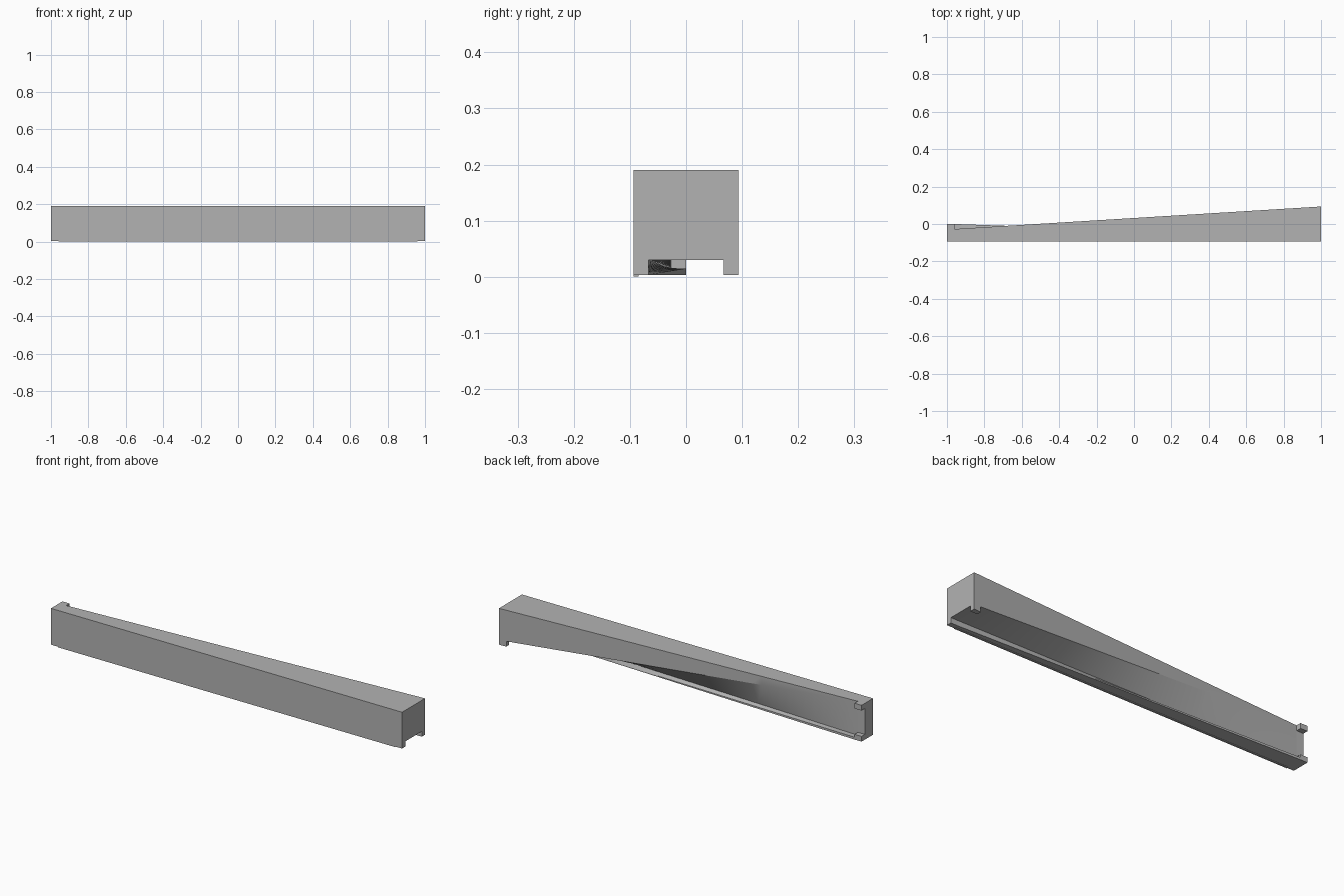
import bpy, bmesh
from math import radians

if "Cube" in bpy.data.objects:
    bpy.data.objects.remove(bpy.data.objects["Cube"], do_unlink=True)

grey = bpy.data.materials.new("plain_grey")
grey.use_nodes = True
colour = (0.45, 0.45, 0.45, 1)
grey.diffuse_color = colour
grey.node_tree.nodes["Principled BSDF"].inputs["Base Color"].default_value = colour

FRONT, BACK = -0.0935, 0.0935
BASE, TOP = 0.003, 0.19
LIP = 0.03            # height of the channel lips
INNER = -0.067        # inside of the front lip
WEB = -0.027          # web face at the narrow end
CAP = 0.96            # where the end pieces begin


def loft(name, x0, prof0, x1, prof1, steps=1):
    """Ruled solid between two (y, z) profiles with equal point counts."""
    bm = bmesh.new()
    rings = []
    for i in range(steps + 1):
        t = i / steps
        rings.append([bm.verts.new((x0 + (x1 - x0) * t,
                                    a[0] + (b[0] - a[0]) * t,
                                    a[1] + (b[1] - a[1]) * t))
                      for a, b in zip(prof0, prof1)])
    n = len(prof0)
    for r, s in zip(rings, rings[1:]):
        for k in range(n):
            j = (k + 1) % n
            bm.faces.new((r[k], r[j], s[j], s[k]))
    bm.faces.new(rings[0][::-1])
    bm.faces.new(rings[-1])
    bmesh.ops.recalc_face_normals(bm, faces=bm.faces)
    mesh = bpy.data.meshes.new(name)
    bm.to_mesh(mesh)
    bm.free()
    mesh.materials.append(grey)
    obj = bpy.data.objects.new(name, mesh)
    bpy.context.collection.objects.link(obj)
    return obj


front_edge = [(FRONT, BASE), (FRONT, TOP)]

# Twisting beam: the channel turns from underneath to the back
narrow = front_edge + [(WEB, TOP), (WEB, TOP - 0.001), (WEB, 0.015),
                       (0, 0.015), (0, BASE)]
wide = front_edge + [(0.091, TOP), (0.091, LIP), (INNER, LIP),
                     (INNER, BASE + 0.001), (INNER, BASE)]
beam = loft("twisted_beam", -CAP, narrow, CAP, wide, 40)

# Wide end: square frame with a channel underneath
def wide_profile(back):
    return front_edge + [(back, TOP), (back, BASE), (-INNER, BASE),
                         (-INNER, LIP), (INNER, LIP), (INNER, BASE)]

loft("wide_end", CAP, wide_profile(0.091), 1, wide_profile(BACK))

# Narrow end: upright channel open at the back
hook = TOP - 0.027
narrow_end = front_edge + [(0, TOP), (0, hook), (WEB, hook),
                           (WEB, LIP), (0, LIP), (0, BASE)]
loft("narrow_end", -1, narrow_end, -CAP, narrow_end)

# Thin strip below the front edge
strip = [(FRONT, 0), (FRONT, BASE), (FRONT + 0.009, BASE), (FRONT + 0.009, 0)]
loft("front_bottom_strip", -CAP, strip, CAP, strip)

# Smooth only the gently twisting surface
bpy.ops.object.select_all(action='DESELECT')
beam.select_set(True)
bpy.context.view_layer.objects.active = beam
bpy.ops.object.shade_smooth_by_angle(angle=radians(20))
